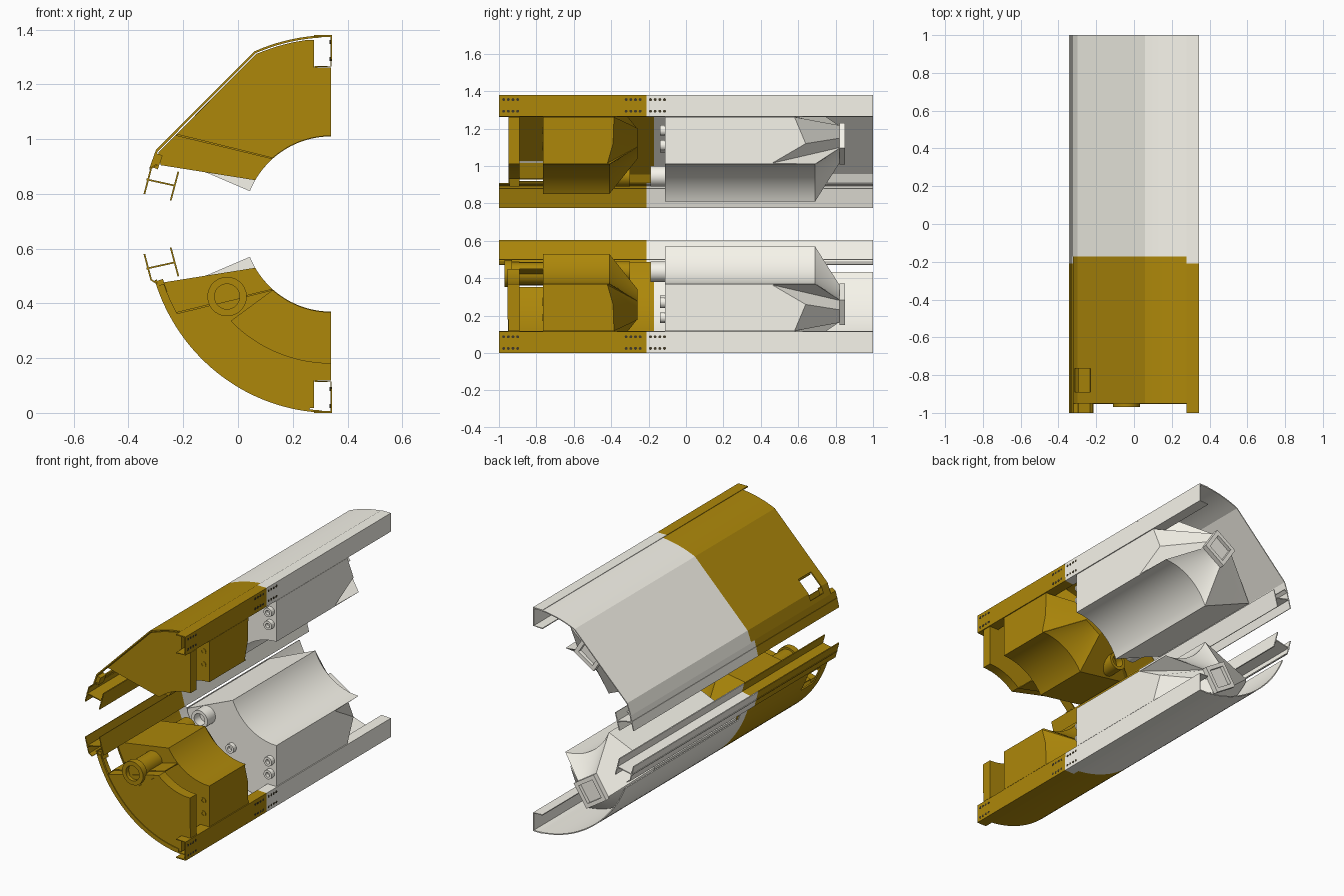
import bpy, bmesh, math
from mathutils import Matrix, Vector

if "Cube" in bpy.data.objects:
    bpy.data.objects.remove(bpy.data.objects["Cube"])


def paint(name, rgb):
    m = bpy.data.materials.new(name)
    m.diffuse_color = (*rgb, 1)
    m.use_nodes = True
    m.node_tree.nodes["Principled BSDF"].inputs["Base Color"].default_value = m.diffuse_color
    return m


gold = paint("gold_primer", (0.42, 0.245, 0.003))
white = paint("off_white", (0.93, 0.91, 0.83))
dark = paint("dark_hole", (0.05, 0.04, 0.02))
CX, CZ, TOP = 0.34, 0.69, 1.38


def finish(name, bm, mat, up):
    # parts are drawn in the lower half, the upper half is a mirror in z
    if up:
        for v in bm.verts:
            v.co.z = TOP - v.co.z
    bmesh.ops.recalc_face_normals(bm, faces=bm.faces)
    me = bpy.data.meshes.new(name)
    bm.to_mesh(me)
    bm.free()
    ob = bpy.data.objects.new(("upper_" if up else "lower_") + name, me)
    bpy.context.collection.objects.link(ob)
    me.materials.append(mat)
    return ob


def loft(name, rings, mat, up):
    bm = bmesh.new()
    vs = [[bm.verts.new(p) for p in r] for r in rings]
    n = len(vs[0])
    for a, b in zip(vs, vs[1:]):
        for i in range(n):
            bm.faces.new((a[i], a[(i + 1) % n], b[(i + 1) % n], b[i]))
    bm.faces.new(vs[0])
    bm.faces.new(vs[-1])
    return finish(name, bm, mat, up)


def at(pts, y):
    return [(x, y, z) for x, z in pts]


def extrude(name, pts, y0, y1, mat, up):
    return loft(name, [at(pts, y0), at(pts, y1)], mat, up)


def offset(pts, t):
    out = []
    for i, p in enumerate(pts):
        a, b = pts[max(i - 1, 0)], pts[min(i + 1, len(pts) - 1)]
        d = (Vector(b) - Vector(a)).normalized()
        out.append((p[0] + d.y * t, p[1] - d.x * t))
    return out


def strip(name, pts, t, y0, y1, mat, up):
    extrude(name, pts + offset(pts, t)[::-1], y0, y1, mat, up)


def arc(r, a0, a1, n=20, rx=None):
    # angle 0 points straight down, 90 points to -x
    return [(CX - (rx or r) * math.sin(t), CZ - r * math.cos(t))
            for t in (math.radians(a0 + (a1 - a0) * i / n) for i in range(n + 1))]


def clip(pts, z0, z1):
    # the part of a rising outline between two heights
    out = []
    for (xa, za), (xb, zb) in zip(pts, pts[1:]):
        lo, hi = max(za, z0), min(zb, z1)
        if hi > lo:
            for z in (lo, hi):
                p = (xa + (xb - xa) * (z - za) / (zb - za), z)
                if not out or (Vector(p) - Vector(out[-1])).length > 1e-5:
                    out.append(p)
    return out


def tube(name, x, z, r, ri, y0, y1, mat, up, n=28):
    def c(rad, y):
        return [(x + rad * math.cos(k * math.tau / n), y, z + rad * math.sin(k * math.tau / n)) for k in range(n)]
    loft(name, [c(r, y1), c(r, y0), c(ri, y0), c(ri, y0 + 0.7 * (y1 - y0))], mat, up)


def square(h, c=(0.06, 0.26), a=math.radians(33)):
    # corners: inner right, outer right, outer left, inner left
    u, t = Vector((-math.sin(a), -math.cos(a))), Vector((-math.cos(a), math.sin(a)))
    return [Vector(c) + u * i * h + t * j * h for i, j in ((-1, -1), (1, -1), (1, 1), (-1, 1))]


def tank(name, skin, left, tip_angle, y0, wall_y, left_y, yend, h, mat, up):
    # ring sector body whose end tapers to a square duct; wall_y = taper start on the flat side
    inner = arc(0.32, tip_angle, 0)
    outer = [(0.34, 0.118), (0.277, 0.118)] + [p for p in skin if p[0] < 0.277 and p[1] < left[1]] + [left]
    sides = [[(0.34, 0.365), (0.34, 0.26), (0.34, 0.118)], outer, [left, inner[0]], inner + [(0.34, 0.365)]]
    starts = [wall_y, (wall_y[2], left_y), (left_y, left_y), (left_y, left_y)]
    sq = square(h)
    prof, mid, duct = [], [], []
    for k, s in enumerate(sides):
        ln = [0]
        for a, b in zip(s, s[1:]):
            ln.append(ln[-1] + (Vector(b) - Vector(a)).length)
        for i, (p, l) in enumerate(list(zip(s, ln))[:-1]):
            f, w = l / ln[-1], starts[k]
            prof.append(p)
            mid.append((p[0], w[i] if k == 0 else w[0] * (1 - f) + w[1] * f, p[1]))
            duct.append(tuple(sq[k].lerp(sq[(k + 1) % 4], f)))
    loft(name, [at(prof, y0), mid, at(duct, yend)], mat, up)


for up in (False, True):
    # outer outline: round below, faceted on the flank above
    if up:
        skin = arc(0.69, 0, 24, 10) + [(-0.30, 0.42), (-0.325, 0.49)]
    else:
        skin = arc(0.69, 0, 73, 32, 0.675)
    lining = offset(skin, 0.012)

    # outer skins, with a window near the front of the gold one
    strip("front_skin", clip(skin, 0.001, 0.35), 0.008, -0.95, -0.172, gold, up)
    side = clip(skin, 0.35, 0.485)
    strip("front_skin_nose", side, 0.008, -0.95, -0.89, gold, up)
    strip("front_skin_side", side, 0.008, -0.765, -0.172, gold, up)
    strip("window_sill", clip(skin, 0.46, 0.485), 0.008, -0.89, -0.765, gold, up)
    strip("rear_skin", clip(skin, 0.001, 0.49 if up else 0.43), 0.006, -0.172, 1, white, up)
    if not up:
        strip("rear_skin_corner", clip(skin, 0.43, 0.485), 0.006, -0.172, -0.1, white, up)

    # rails and beams, gold in front and white behind
    for part, y0, y1, mat in (("front", -1, -0.21, gold), ("rear", -0.21, 1, white)):
        strip(part + "_rail_channel", [(0.279, 0.112), (0.337, 0.112), (0.337, 0.004)], -0.006, y0, y1, mat, up)
        extrude(part + "_rail_cap", [(0.343, 0.0), (0.278, 0.0), (0.278, 0.007), (0.343, 0.007)], y0, y1, mat, up)
        strip(part + "_beam_outer_flange", [(-0.345, 0.58), (-0.32, 0.485), (-0.297, 0.47)], -0.006, y0, y1, mat, up)
        strip(part + "_beam_web", [(-0.335, 0.53), (-0.23, 0.553)], 0.006, y0, y1, mat, up)
        strip(part + "_beam_inner_flange", [(-0.243, 0.605), (-0.215, 0.50)], 0.006, y0, y1, mat, up)

    # front bulkhead and the shelf that joins it to the tank
    hull = [p for p in lining if p[0] < 0.277 and p[1] < (0.3 if up else 0.36)]
    edge = (-0.225, 0.362)
    plate = [(0.34, 0.118), (0.277, 0.118), (0.277, 0.018)] + hull + [edge] + arc(0.322, 41.5, 0)
    extrude("front_bulkhead", plate, -0.948, -0.89, gold, up)
    strip("bulkhead_shelf", [edge, (0.125, 0.447)], -0.006, -0.89, -0.765, gold, up)
    strip("beam_bracket", clip(skin, 0.43, 0.48), 0.03, -0.945, -0.89, gold, up)
    if not up:
        extrude("bulkhead_ring", arc(0.51, 0, 46) + arc(0.322, 41.5, 0), -0.954, -0.94, gold, up)
        strip("bulkhead_lip", [p for p in offset(skin, 0.008) if p[0] < 0.27 and p[1] < 0.47], 0.02, -0.953, -0.94, gold, up)
        tube("inlet_nozzle", -0.04, 0.425, 0.072, 0.046, -0.97, -0.93, gold, up)
        tube("inlet_pipe", -0.04, 0.425, 0.06, 0.04, -0.93, -0.76, gold, up)

    # tanks with tapered ends
    tank("front_tank", lining, (-0.283, 0.475), 60, -0.765, (-0.42, -0.39, -0.385), -0.41, -0.26, 0.06, gold, up)
    tank("rear_tank", lining, (-0.268, 0.437), 68, -0.112, (0.46, 0.64, 0.58), 0.69, 0.825, 0.07, white, up)

    # square duct frame at the rear
    f = [[(p.x, y, p.y) for p in square(h)] for h, y in
         ((0.066, 0.81), (0.066, 0.82), (0.08, 0.82), (0.08, 0.85), (0.056, 0.85), (0.056, 0.828))]
    loft("duct_frame", f, white, up)

    # pipe couplings at the joint
    tube("rear_pipe", -0.13, 0.435, 0.055, 0.036, -0.19, -0.11, white, up)
    tube("front_pipe", -0.13, 0.435, 0.055, 0.036, -0.30, -0.40, gold, up)
    for i, (x, z) in enumerate(((0.04, 0.28), (0.30, 0.27), (0.30, 0.19))):
        tube("rear_coupling_%d" % i, x, z, 0.028, 0.014, -0.14, -0.11, white, up, 16)
        tube("coupling_port_%d" % i, x, z, 0.018, 0.01, -0.768, -0.76, gold, up, 16)

    # bolt holes along the rail
    bm = bmesh.new()
    for y in (-0.975, -0.95, -0.925, -0.9, -0.32, -0.295, -0.27, -0.245, -0.19, -0.165, -0.14, -0.115):
        for z in (0.025, 0.087):
            bmesh.ops.create_cone(bm, segments=10, radius1=0.008, radius2=0.008, depth=0.01, cap_ends=True,
                                  matrix=Matrix.Translation((0.3385, y, z)) @ Matrix.Rotation(math.pi / 2, 4, 'Y'))
    finish("rail_bolt_holes", bm, dark, up)

# smooth the curves, keep creases sharp
bpy.ops.object.select_all(action='SELECT')
bpy.context.view_layer.objects.active = bpy.context.selected_objects[0]
bpy.ops.object.shade_smooth_by_angle(angle=math.radians(20))
